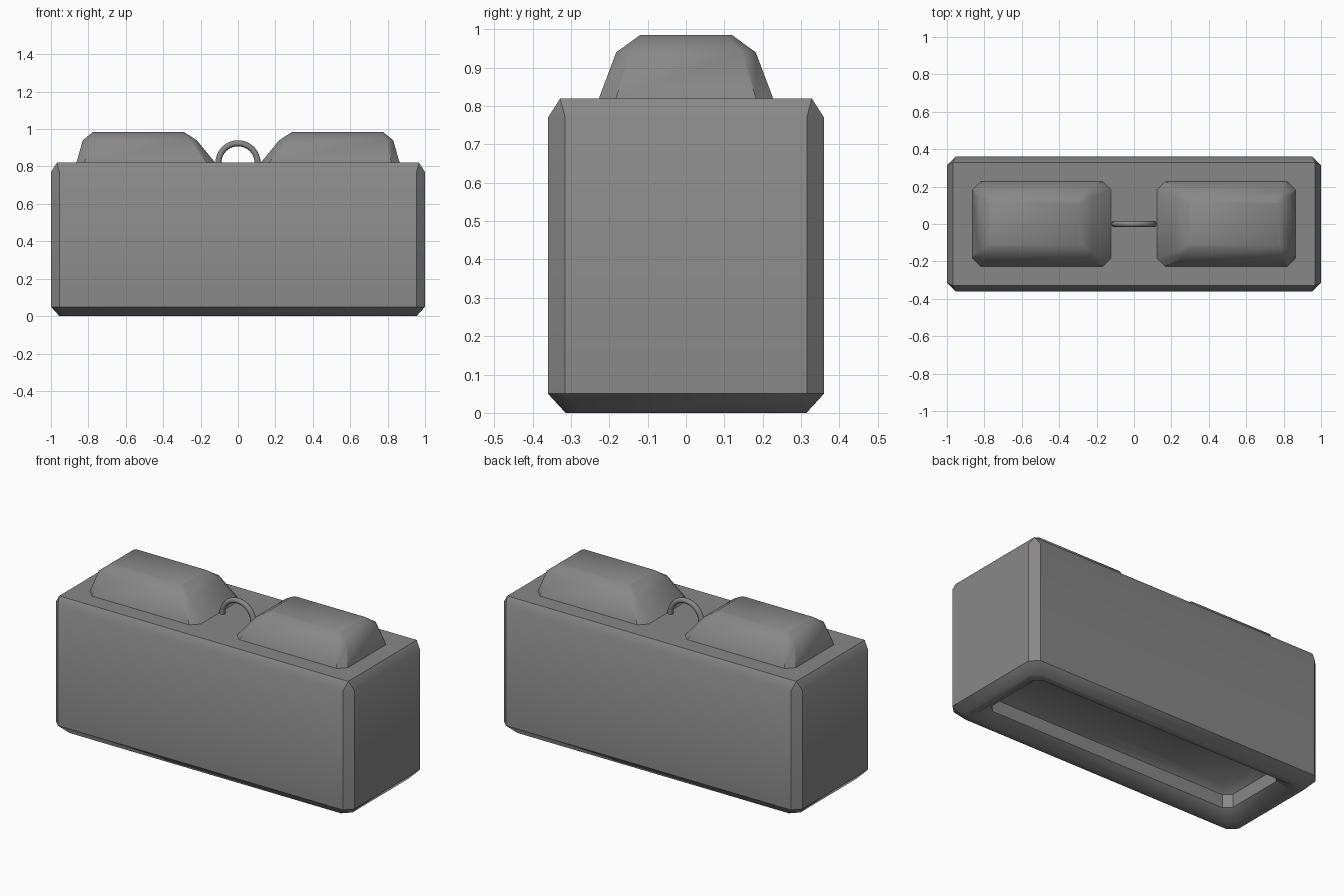
import bpy, bmesh, math

if "Cube" in bpy.data.objects:
    bpy.data.objects.remove(bpy.data.objects["Cube"])

# One flat grey for everything
grey = bpy.data.materials.new("warm grey")
grey.diffuse_color = (0.25, 0.245, 0.245, 1)
grey.use_nodes = True
grey.node_tree.nodes["Principled BSDF"].inputs["Base Color"].default_value = grey.diffuse_color


def finish(obj, angle):
    obj.data.materials.append(grey)
    bpy.ops.object.select_all(action='DESELECT')
    obj.select_set(True)
    bpy.context.view_layer.objects.active = obj
    bpy.ops.object.shade_smooth_by_angle(angle=math.radians(angle))


def loft(name, rings, angle=40):
    """Skin chamfered rectangles (x0, x1, half_y, chamfer, z) and cap both ends."""
    bm = bmesh.new()
    loops = []
    for x0, x1, h, c, z in rings:
        pts = [(x0 + c, -h), (x1 - c, -h), (x1, -h + c), (x1, h - c),
               (x1 - c, h), (x0 + c, h), (x0, h - c), (x0, -h + c)]
        loops.append([bm.verts.new((x, y, z)) for x, y in pts])
    for a, b in zip(loops, loops[1:]):
        for i in range(8):
            j = (i + 1) % 8
            bm.faces.new((a[i], a[j], b[j], b[i]))
    bm.faces.new(loops[0][::-1])
    bm.faces.new(loops[-1])
    bmesh.ops.remove_doubles(bm, verts=bm.verts, dist=1e-4)
    bmesh.ops.recalc_face_normals(bm, faces=bm.faces)
    me = bpy.data.meshes.new(name)
    bm.to_mesh(me)
    bm.free()
    obj = bpy.data.objects.new(name, me)
    bpy.context.collection.objects.link(obj)
    finish(obj, angle)
    return obj


# Body: from the ceiling of the underside recess, out over the rim, up to the top
body = [(0.80, 0.18, 0.04, 0.17), (0.84, 0.22, 0.04, 0.13), (0.84, 0.22, 0.04, 0.05),
        (0.91, 0.27, 0.05, 0.0), (0.955, 0.314, 0.045, 0.0), (1.0, 0.36, 0.045, 0.05),
        (1.0, 0.36, 0.045, 0.77), (0.968, 0.328, 0.0, 0.82)]
loft("body", [(-x, x, h, c, z) for x, h, c, z in body])

# Two raised pads, mirrored left and right
pad = [(0.12, 0.865, 0.228, 0.045, 0.818), (0.22, 0.83, 0.182, 0.035, 0.94),
       (0.29, 0.775, 0.12, 0.012, 0.985)]
loft("right_pad", pad)
loft("left_pad", [(-x1, -x0, h, c, z) for x0, x1, h, c, z in pad])

# Half ring standing between the pads
R, r, N, M = 0.105, 0.016, 20, 10
bm = bmesh.new()
rows = []
for i in range(N + 1):
    a = math.pi * i / N
    row = []
    for k in range(M):
        t = 2 * math.pi * k / M
        d = R + r * math.cos(t)
        row.append(bm.verts.new((d * math.cos(a), r * math.sin(t), 0.819 + d * math.sin(a))))
    rows.append(row)
for p, q in zip(rows, rows[1:]):
    for k in range(M):
        bm.faces.new((p[k], p[(k + 1) % M], q[(k + 1) % M], q[k]))
bm.faces.new(rows[0])
bm.faces.new(rows[-1])
bmesh.ops.recalc_face_normals(bm, faces=bm.faces)
me = bpy.data.meshes.new("loop_handle")
bm.to_mesh(me)
bm.free()
ring = bpy.data.objects.new("loop_handle", me)
bpy.context.collection.objects.link(ring)
finish(ring, 50)
